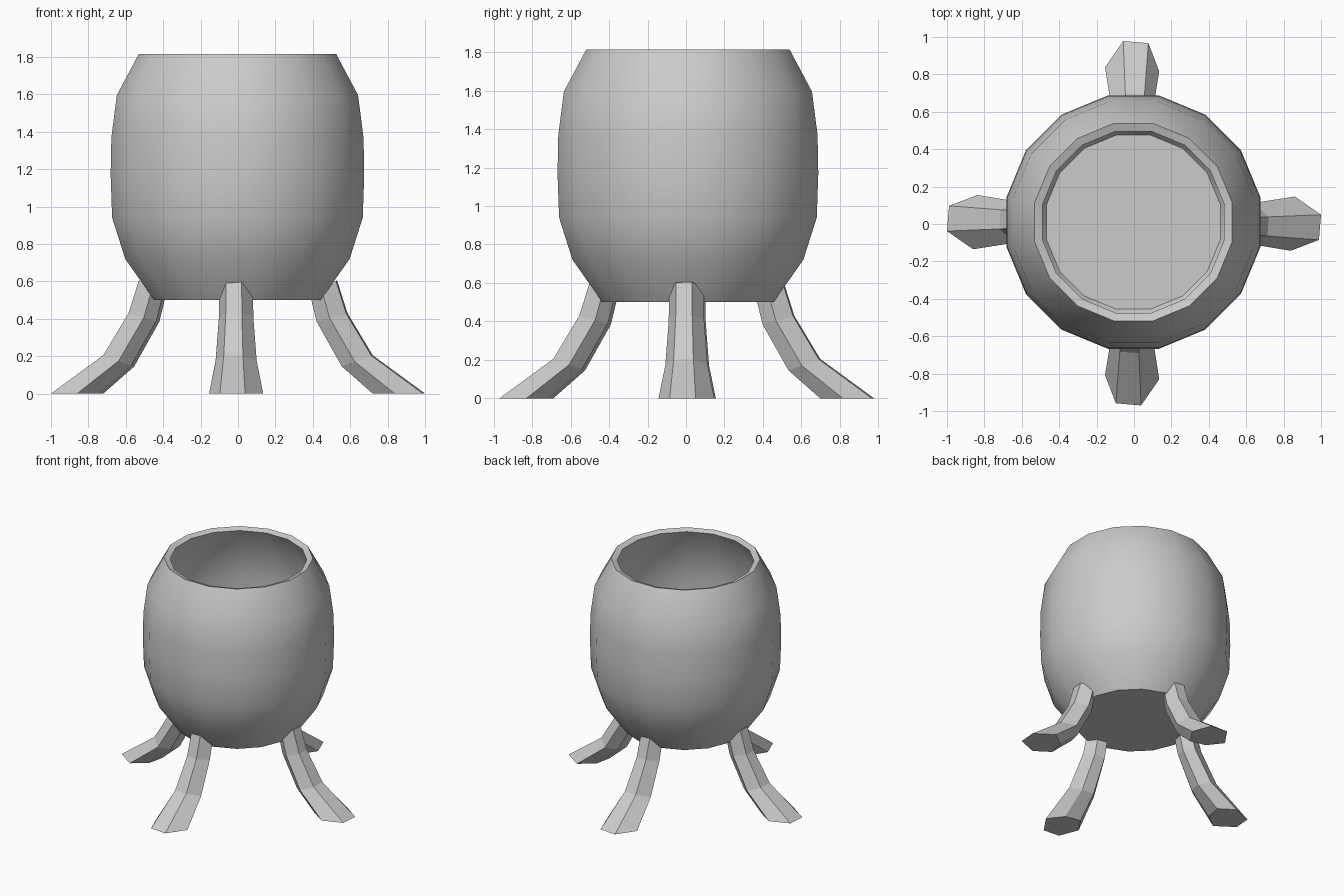
import bpy, bmesh, math
from mathutils import Matrix, Vector

if "Cube" in bpy.data.objects:
    bpy.data.objects.remove(bpy.data.objects["Cube"])

SIDES = 16
APOTHEM = math.cos(math.pi / SIDES)


def make_object(name, bm):
    bmesh.ops.recalc_face_normals(bm, faces=bm.faces)
    mesh = bpy.data.meshes.new(name)
    bm.to_mesh(mesh)
    bm.free()
    obj = bpy.data.objects.new(name, mesh)
    bpy.context.collection.objects.link(obj)
    return obj


def loft(rings):
    """Skin closed rings of points and cap both ends."""
    bm = bmesh.new()
    loops = [[bm.verts.new(p) for p in ring] for ring in rings]
    n = len(loops[0])
    for a, b in zip(loops, loops[1:]):
        for i in range(n):
            j = (i + 1) % n
            bm.faces.new((a[i], a[j], b[j], b[i]))
    bm.faces.new(loops[0])
    bm.faces.new(loops[-1])
    return bm


def pot_ring(r, z):
    r /= APOTHEM
    angles = [(i + 0.5) * math.tau / SIDES for i in range(SIDES)]
    return [(r * math.cos(a) - 0.003, r * math.sin(a) + 0.01, z) for a in angles]


# Pot: outer wall, rim, then inner wall down to the floor (half-width, height)
profile = [(0.445, 0.50), (0.60, 0.72), (0.67, 0.94), (0.678, 1.17),
           (0.674, 1.37), (0.645, 1.595), (0.528, 1.815),
           (0.485, 1.80), (0.602, 1.58), (0.632, 1.36), (0.636, 1.17),
           (0.628, 0.95), (0.56, 0.73), (0.465, 0.60)]
pot = make_object("pot", loft([pot_ring(r, z) for r, z in profile]))
pot.data.shade_smooth()
pot.data.set_sharp_from_angle(angle=math.radians(40))

# Leg: irregular six-sided section (inner-to-outer fraction, sideways fraction)
section = [(0.96, -0.6), (1.0, 0.33), (0.5, 1.0), (0.1, 0.4), (0.0, -0.45), (0.42, -1.0)]
# Ring stations: outer reach, outer z, inner reach, inner z, half width
stations = [(0.97, 0.0, 0.69, 0.0, 0.145), (0.69, 0.205, 0.525, 0.145, 0.11),
            (0.555, 0.43, 0.39, 0.385, 0.092), (0.50, 0.605, 0.35, 0.55, 0.09)]


def leg(name, angle, shift):
    rot = Matrix.Rotation(angle, 3, 'Z')
    rings = []
    for ro, zo, ri, zi, w in stations:
        rings.append([rot @ Vector((ri + (ro - ri) * t, w * s - 0.01, zi + (zo - zi) * t))
                      + Vector((shift[0], shift[1], 0)) for t, s in section])
    return make_object(name, loft(rings))


# Four legs around the pot
for name, deg, shift in [("front_leg", -90, (0, 0)), ("right_leg", 0, (0.03, 0.012)),
                         ("back_leg", 90, (-0.02, 0.008)), ("left_leg", 180, (-0.03, 0))]:
    leg(name, math.radians(deg), shift)
